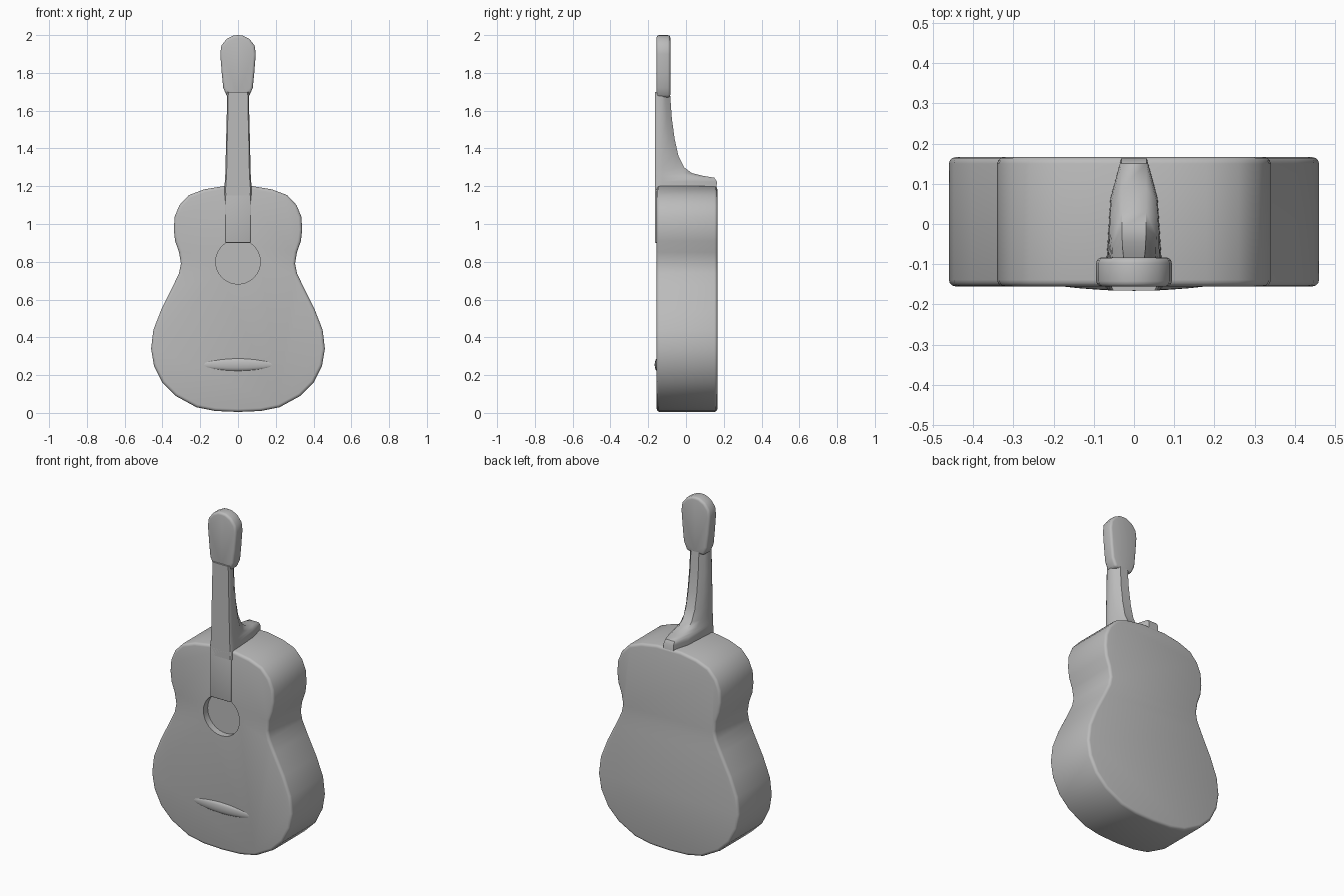
import bpy, bmesh, math

cube = bpy.data.objects.get("Cube")
if cube:
    bpy.data.objects.remove(cube, do_unlink=True)

grey = bpy.data.materials.new("plain_grey")
grey.use_nodes = True
GREY = (0.5, 0.5, 0.5, 1)
grey.diffuse_color = GREY
grey.node_tree.nodes["Principled BSDF"].inputs["Base Color"].default_value = GREY


def activate(obj):
    bpy.ops.object.select_all(action='DESELECT')
    obj.select_set(True)
    bpy.context.view_layer.objects.active = obj


def make_object(name, bm):
    bmesh.ops.recalc_face_normals(bm, faces=bm.faces)
    mesh = bpy.data.meshes.new(name)
    bm.to_mesh(mesh)
    bm.free()
    mesh.materials.append(grey)
    obj = bpy.data.objects.new(name, mesh)
    bpy.context.collection.objects.link(obj)
    return obj


def apply(obj, modifier):
    activate(obj)
    bpy.ops.object.modifier_apply(modifier=modifier.name)


def finish(obj, angle=35):
    activate(obj)
    bpy.ops.object.shade_smooth_by_angle(angle=math.radians(angle))


def bevel(obj, width, angle=40):
    mod = obj.modifiers.new("soft_edges", 'BEVEL')
    mod.width = width
    mod.segments = 3
    mod.limit_method = 'ANGLE'
    mod.angle_limit = math.radians(angle)
    apply(obj, mod)


def slab(name, half, front, back):
    """Mirror a right-hand (x, z) outline and extrude it along y."""
    outline = half + [(-x, z) for x, z in reversed(half) if x > 0]
    bm = bmesh.new()
    face = bm.faces.new([bm.verts.new((x, front, z)) for x, z in outline])
    made = bmesh.ops.extrude_face_region(bm, geom=[face])["geom"]
    moved = [v for v in made if isinstance(v, bmesh.types.BMVert)]
    bmesh.ops.translate(bm, verts=moved, vec=(0, back - front, 0))
    return make_object(name, bm)


def loft(name, rings):
    """Skin a stack of equal-sized point rings and cap both ends."""
    bm = bmesh.new()
    rows = [[bm.verts.new(p) for p in ring] for ring in rings]
    n = len(rows[0])
    for a, b in zip(rows, rows[1:]):
        for i in range(n):
            j = (i + 1) % n
            bm.faces.new((a[i], a[j], b[j], b[i]))
    bm.faces.new(rows[0])
    bm.faces.new(rows[-1])
    return make_object(name, bm)


# Hollow-waisted body
body = slab("body", [
    (0, 0.005), (0.12, 0.01), (0.22, 0.03), (0.33, 0.09), (0.40, 0.16),
    (0.445, 0.25), (0.46, 0.34), (0.448, 0.44), (0.405, 0.55), (0.345, 0.67),
    (0.312, 0.74), (0.302, 0.79), (0.312, 0.85), (0.333, 0.91), (0.34, 0.97),
    (0.335, 1.04), (0.31, 1.1), (0.26, 1.153), (0.18, 1.183), (0.08, 1.2),
    (0, 1.2)], -0.155, 0.166)
bevel(body, 0.016, 50)

# Shallow round sound hole
bpy.ops.mesh.primitive_cylinder_add(
    vertices=32, radius=0.118, depth=0.08, location=(0, -0.155, 0.8),
    rotation=(math.pi / 2, 0, 0))
cutter = bpy.context.object
cutter.name = "sound_hole_cutter"
cutter.hide_render = True
cutter.data.materials.append(grey)
cut = body.modifiers.new("sound_hole", 'BOOLEAN')
cut.operation = 'DIFFERENCE'
cut.solver = 'EXACT'
cut.object = cutter
apply(body, cut)
bpy.data.objects.remove(cutter, do_unlink=True)
finish(body)

# Neck flowing into the heel: (height, half width, back depth)
FRONT = -0.165
sections = [(1.15, 0.072, 0.162), (1.225, 0.07, 0.163), (1.245, 0.068, 0.15),
            (1.255, 0.068, 0.09), (1.27, 0.067, 0.03), (1.3, 0.066, -0.01),
            (1.36, 0.065, -0.04), (1.45, 0.063, -0.06), (1.56, 0.06, -0.075),
            (1.7, 0.057, -0.085)]


def neck_ring(z, w, back):
    deep = back - FRONT
    right = [(w * 0.9, FRONT), (w, FRONT + 0.01), (w, FRONT + 0.04),
             (w * 0.83, FRONT + deep * 0.7), (w * 0.45, back)]
    return ([(x, y, z) for x, y in right]
            + [(-x, y, z) for x, y in reversed(right)])


neck = loft("neck", [neck_ring(*s) for s in sections])
finish(neck, 45)

# Fingerboard resting on the body
fingerboard = slab("fingerboard", [(0, 0.9), (0.066, 0.9), (0.068, 1.2),
                                   (0, 1.2)], FRONT, -0.14)
bevel(fingerboard, 0.005)
finish(fingerboard)

# Headstock
headstock = slab("headstock", [
    (0, 1.67), (0.056, 1.67), (0.078, 1.72), (0.086, 1.8), (0.094, 1.9),
    (0.088, 1.945), (0.06, 1.98), (0.025, 1.998), (0, 2.0)], -0.156, -0.083)
bevel(headstock, 0.014, 50)
finish(headstock)

# Low bridge, tapering to its ends
rings = []
for i in range(9):
    t = i / 4 - 1
    rise = 0.002 + 0.011 * (1 - t * t)
    tall = 0.012 + 0.022 * (1 - t * t)
    rings.append([(0.18 * t, -0.153 - rise * math.sin(a),
                   0.255 + tall * math.cos(a))
                  for a in (k * math.pi / 6 for k in range(7))])
bridge = loft("bridge", rings)
finish(bridge, 50)
